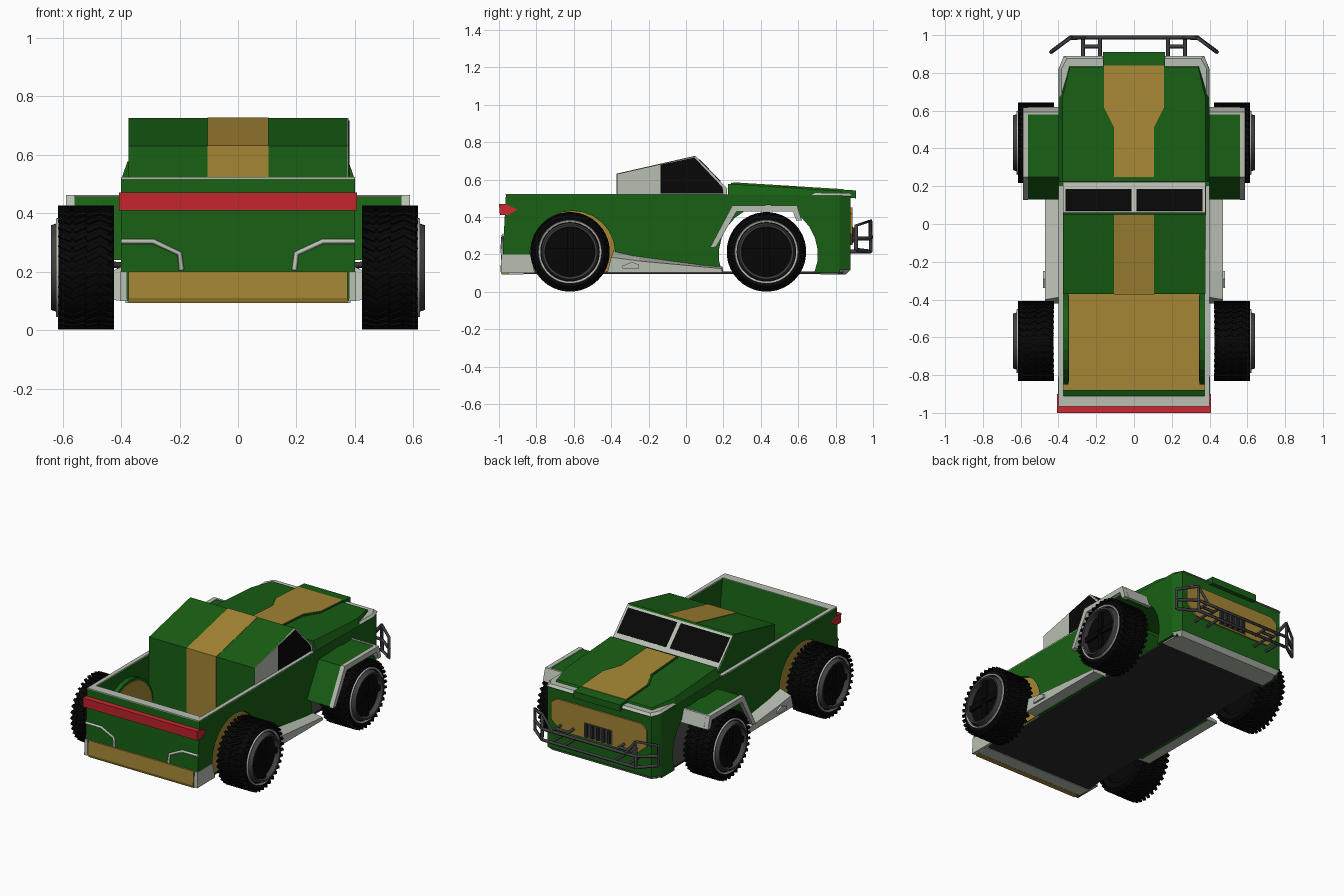
import bpy, bmesh
from math import pi, cos, sin, asin, radians
from mathutils import Matrix, Vector

if "Cube" in bpy.data.objects:
    bpy.data.objects.remove(bpy.data.objects["Cube"])

PALETTE = {"green": (0.009, 0.115, 0.007), "gold": (0.38, 0.24, 0.035), "light": (0.48, 0.52, 0.45),
           "red": (0.6, 0.02, 0.03), "black": (0.002, 0.002, 0.002), "dark": (0.024, 0.024, 0.024),
           "steel": (0.05, 0.05, 0.055)}
MATS = {}
for n, c in PALETTE.items():
    MATS[n] = bpy.data.materials.new(n)
    MATS[n].diffuse_color = (*c, 1)


def finish(name, bm, color):
    bmesh.ops.recalc_face_normals(bm, faces=bm.faces[:])
    me = bpy.data.meshes.new(name)
    bm.to_mesh(me)
    bm.free()
    me.materials.append(MATS[color])
    ob = bpy.data.objects.new(name, me)
    bpy.context.collection.objects.link(ob)
    return ob


def loft(name, pairs, color):
    """Closed solids, each between two matching loops of 3D points."""
    bm = bmesh.new()
    for a, b in pairs:
        va, vb = [bm.verts.new(p) for p in a], [bm.verts.new(p) for p in b]
        bm.faces.new(va)
        bm.faces.new(vb[::-1])
        for i in range(len(a)):
            j = (i + 1) % len(a)
            bm.faces.new((va[i], va[j], vb[j], vb[i]))
    return finish(name, bm, color)


def prism(name, yz, x0, x1, color, both=True):
    """Side profile extruded along x, optionally on both sides."""
    return loft(name, [([(s * x0, y, z) for y, z in yz], [(s * x1, y, z) for y, z in yz])
                       for s in ((1, -1) if both else (1,))], color)


def rect(y0, y1, z0, z1):
    return [(y0, z0), (y1, z0), (y1, z1), (y0, z1)]


def plan(half, z):
    """Symmetric plan outline from (x, y) points; z is a function of y."""
    full = half + [(-x, y) for x, y in half[::-1]]
    return [(x, y, z(y)) for x, y in full]


def arch(cy, cz, r, z0, n=16):
    """Arch points from the -y foot over to the +y foot."""
    a = asin((z0 - cz) / r)
    return [(cy - r * cos(a + (pi - 2 * a) * i / n), cz + r * sin(a + (pi - 2 * a) * i / n)) for i in range(n + 1)]


def tubes(name, paths, r, color):
    cu = bpy.data.curves.new(name, 'CURVE')
    cu.dimensions = '3D'
    cu.bevel_depth, cu.bevel_resolution, cu.use_fill_caps = r, 0, True
    for p in paths:
        sp = cu.splines.new('POLY')
        sp.points.add(len(p) - 1)
        for q, co in zip(sp.points, p):
            q.co = (*co, 1)
    cu.materials.append(MATS[color])
    bpy.context.collection.objects.link(bpy.data.objects.new(name, cu))


# Body sides with open wheel arches
rear, front = arch(-0.606, 0.205, 0.228, 0.1), arch(0.44, 0.2, 0.265, 0.1)
side = [(-0.985, 0.1)] + rear + front + [(0.82, 0.1), (0.82, 0.515), (0.2, 0.52), (-0.96, 0.52)]
prism("body_side", side, 0.376, 0.4, "green")
prism("rail_trim", rect(-0.96, 0.2, 0.517, 0.523), 0.374, 0.4, "light")
prism("rear_corner_trim", [(-0.99, 0.1), (-0.808, 0.1), (-0.834, 0.2), (-0.987, 0.2)], 0.38, 0.403, "light")
prism("floor_pan", rect(-0.92, 0.84, 0.097, 0.108), -0.377, 0.377, "dark", False)

# Deep cargo bed with shallow wheel housings
prism("bed_floor", rect(-0.92, -0.36, 0.108, 0.114), -0.376, 0.376, "gold", False)
prism("bed_wheel_housing", arch(-0.606, 0.205, 0.245, 0.114), 0.347, 0.378, "green")
prism("wheel_housing_panel", arch(-0.606, 0.205, 0.228, 0.114), 0.344, 0.382, "gold")

# Tail
prism("tailgate", [(-0.985, 0.1), (-0.963, 0.52), (-0.91, 0.52), (-0.88, 0.3), (-0.88, 0.1)], -0.4, 0.4, "green", False)
prism("tailgate_rail", rect(-0.966, -0.91, 0.517, 0.523), -0.4, 0.4, "light", False)
prism("rear_bumper", [(-0.985, 0.092), (-0.992, 0.11), (-0.988, 0.2), (-0.95, 0.205), (-0.95, 0.092)],
      -0.375, 0.375, "gold", False)
prism("tail_lower_trim", rect(-0.95, -0.87, 0.093, 0.11), -0.385, 0.385, "light", False)
prism("tail_light_bar", [(-1.0, 0.47), (-0.995, 0.41), (-0.96, 0.41), (-0.96, 0.47)], -0.405, 0.405, "red", False)
prism("tail_light_end", [(-1.0, 0.47), (-0.995, 0.41), (-0.95, 0.41), (-0.9, 0.44), (-0.955, 0.465)], 0.38, 0.407, "red")
tubes("tailgate_trim", [[(s * x, y, z) for x, y, z in ((0.4, -0.978, 0.303), (0.29, -0.978, 0.303),
      (0.2, -0.981, 0.262), (0.193, -0.984, 0.205))] for s in (1, -1)], 0.009, "light")

# Cab: roof, rear wall, stripe and glass
cab = [(-0.37, 0.11), (-0.37, 0.63), (0.05, 0.725), (0.22, 0.55), (0.22, 0.5), (0.15, 0.42), (0.15, 0.29), (-0.34, 0.11)]
prism("cab", cab, -0.375, 0.375, "green", False)
prism("cab_stripe", [(-0.372, 0.115), (-0.372, 0.632), (0.05, 0.728), (0.05, 0.72), (-0.36, 0.625), (-0.36, 0.115)],
      -0.105, 0.105, "gold", False)
prism("cab_quarter_panel", [(-0.37, 0.52), (-0.37, 0.63), (0.05, 0.725), (0.22, 0.55), (0.22, 0.52)],
      0.37, 0.378, "light", False)
prism("side_window", [(-0.135, 0.525), (-0.135, 0.68), (0.045, 0.718), (0.195, 0.56), (0.2, 0.525)],
      0.37, 0.381, "black", False)


def slope(t0, t1, lift):
    """Thin slab on the windscreen slope between fractions t0 and t1."""
    p = [Vector((0.05 + 0.17 * t, 0.725 - 0.175 * t)) for t in (t0, t1)]
    n = Vector((0.175, 0.17)).normalized()
    return [tuple(v) for v in (p[0] - n * 0.01, p[1] - n * 0.01, p[1] + n * lift, p[0] + n * lift)]


prism("windscreen_frame", slope(0.05, 1, 0.002), -0.375, 0.375, "light", False)
prism("windscreen_pane", slope(0.11, 0.78, 0.005), 0.014, 0.362, "black")

# Nose, hood and raised hood panel
nose = [(0.4, 0.705), (0.4, 0.82), (0.37, 0.88)]
loft("nose", [(plan(nose, lambda y: 0.12), plan(nose, lambda y: 0.515))], "green")
loft("nose_lower_trim", [(plan([(0.38, 0.72), (0.38, 0.8), (0.355, 0.855)], lambda y: 0.094),
                          plan(nose, lambda y: 0.12))], "light")
loft("nose_upper_trim", [(plan([(0.4, 0.64), (0.4, 0.82), (0.372, 0.89)], lambda y: 0.513),
                          plan([(0.385, 0.64), (0.385, 0.82), (0.355, 0.875)], lambda y: 0.528))], "light")
hood_z = lambda y: 0.578 - 0.062 * (y - 0.22)
hood_low, hood_top = [(0.4, 0.225), (0.4, 0.66), (0.345, 0.84)], [(0.378, 0.225), (0.378, 0.67), (0.34, 0.83)]
loft("hood", [(plan(hood_low, lambda y: 0.515), plan(hood_top, hood_z))], "green")
bulge = [(0.112, 0.24), (0.112, 0.5), (0.165, 0.61), (0.165, 0.91)]
loft("hood_bulge", [(plan(bulge, lambda y: hood_z(y) - 0.035), plan(bulge, lambda y: hood_z(y) + 0.007))], "green")
stripe = [(0.105, 0.25), (0.105, 0.51), (0.16, 0.62), (0.16, 0.84)]
loft("hood_stripe", [(plan(stripe, hood_z), plan(stripe, lambda y: hood_z(y) + 0.01))], "gold")

# Grille
gp = [(0.3, 0.45), (0.34, 0.42), (0.34, 0.31), (0.27, 0.25)]
gp = gp + [(-x, z) for x, z in gp[::-1]]
loft("grille_panel", [([(x, 0.87, z) for x, z in gp], [(x, 0.889, z) for x, z in gp])], "gold")
prism("grille_centre", rect(0.88, 0.893, 0.26, 0.35), -0.1, 0.1, "steel", False)
for i in range(5):
    x = -0.08 + 0.04 * i
    prism("grille_slat", rect(0.88, 0.905, 0.265, 0.345), x - 0.008, x + 0.008, "dark", False)

# Bull bar: two full-width bars and raised outer loops


def bar(z, ze):
    return [(-0.44, 0.91, ze), (-0.335, 0.988, z), (0.335, 0.988, z), (0.44, 0.91, ze)]


guard = [bar(0.285, 0.285), bar(0.215, 0.225)]
for s in (1, -1):
    guard += [[(s * 0.44, 0.91, 0.225), (s * 0.44, 0.91, 0.355), (s * 0.335, 0.985, 0.38), (s * 0.335, 0.988, 0.215)],
              [(s * 0.335, 0.985, 0.38), (s * 0.26, 0.988, 0.285)]]
    guard += [[(s * x, 0.87, z), (s * x, 0.988, z)] for x in (0.18, 0.27) for z in (0.285, 0.215)]
    guard.append([(s * 0.18, 0.94, 0.285), (s * 0.27, 0.94, 0.285)])
tubes("bull_bar", guard, 0.011, "steel")

# Front wheel flares: bent strip with a light outer lip
flare = [(0.13, 0.24), (0.25, 0.457), (0.59, 0.457), (0.615, 0.385),
         (0.59, 0.38), (0.572, 0.43), (0.27, 0.43), (0.16, 0.24)]
prism("front_flare", flare, 0.39, 0.565, "green")
lip = [(0.128, 0.236), (0.248, 0.462), (0.594, 0.462), (0.618, 0.383)] + flare[4:]
prism("flare_lip", lip, 0.56, 0.588, "light")
prism("flare_front_trim", [(0.58, 0.462), (0.594, 0.462), (0.62, 0.383), (0.6, 0.383)], 0.39, 0.56, "light")

# Side skirts
skirt = [(-0.42, 0.1), (0.2, 0.1), (0.195, 0.135), (-0.25, 0.195), (-0.385, 0.225)]
skirt_out = [(-0.42, 0.105), (0.195, 0.105), (0.19, 0.125), (-0.25, 0.165), (-0.4, 0.185)]
loft("side_skirt", [([(s * 0.38, y, z) for y, z in skirt], [(s * 0.47, y, z) for y, z in skirt_out])
                    for s in (1, -1)], "light")
prism("skirt_step", [(-0.34, 0.125), (-0.25, 0.125), (-0.25, 0.145), (-0.29, 0.16), (-0.34, 0.14)], 0.44, 0.482, "light")


# Wheels
def lathe(name, prof, color, seg=48):
    """Closed (x, radius) profile spun around the x axis."""
    bm = bmesh.new()
    rings = [[bm.verts.new((x, r * cos(2 * pi * i / seg), r * sin(2 * pi * i / seg))) for i in range(seg)] for x, r in prof]
    for k in range(len(rings)):
        a, b = rings[k], rings[(k + 1) % len(rings)]
        for i in range(seg):
            j = (i + 1) % seg
            bm.faces.new((a[i], a[j], b[j], b[i]))
    ob = finish(name, bm, color)
    bpy.context.view_layer.objects.active = ob
    ob.select_set(True)
    bpy.ops.object.shade_smooth_by_angle(angle=radians(30))
    ob.select_set(False)
    return ob


def radial_boxes(name, count, items, color):
    """Boxes (x, radius, size, tilt) repeated around the axle."""
    bm = bmesh.new()
    for i in range(count):
        turn = Matrix.Rotation(2 * pi * i / count, 4, 'X')
        for x, r, size, tilt in items:
            m = turn @ Matrix.Translation((x, 0, r)) @ Matrix.Rotation(tilt, 4, 'Z') @ Matrix.Diagonal((*size, 1))
            bmesh.ops.create_cube(bm, size=1, matrix=m)
    return finish(name, bm, color)


parts = [
    lathe("tire", [(-0.09, 0.15), (-0.095, 0.185), (-0.075, 0.205), (0.075, 0.205), (0.095, 0.185), (0.09, 0.15)], "black"),
    radial_boxes("tire_tread", 36, [(s * k, 0.205, (0.046, 0.017, 0.014), t) for s in (1, -1)
                                    for k, t in ((0.022, 0.5), (0.071, -0.5))], "black"),
    lathe("rim_ring", [(0.08, 0.157), (0.099, 0.159), (0.102, 0.168), (0.08, 0.174)], "light"),
    lathe("rim_cap_ring", [(0.07, 0.13), (0.118, 0.134), (0.12, 0.145), (0.085, 0.156)], "steel"),
    lathe("rim_disc", [(-0.07, 0.001), (-0.07, 0.16), (0.085, 0.15), (0.092, 0.001)], "black"),
    radial_boxes("rim_spoke", 4, [(0.092, 0.075, (0.02, 0.035, 0.12), 0)], "black"),
]
for y in (-0.62, 0.43):
    for s in (1, -1):
        for p in parts:
            ob = p.copy()
            bpy.context.collection.objects.link(ob)
            ob.location = (s * 0.52, y, 0.214)
            ob.rotation_euler.z = 0 if s > 0 else pi
for p in parts:
    bpy.data.objects.remove(p)

for m in bpy.data.materials:
    if m.users and not m.is_grease_pencil:
        m.use_nodes = True
        m.node_tree.nodes["Principled BSDF"].inputs["Base Color"].default_value = m.diffuse_color
